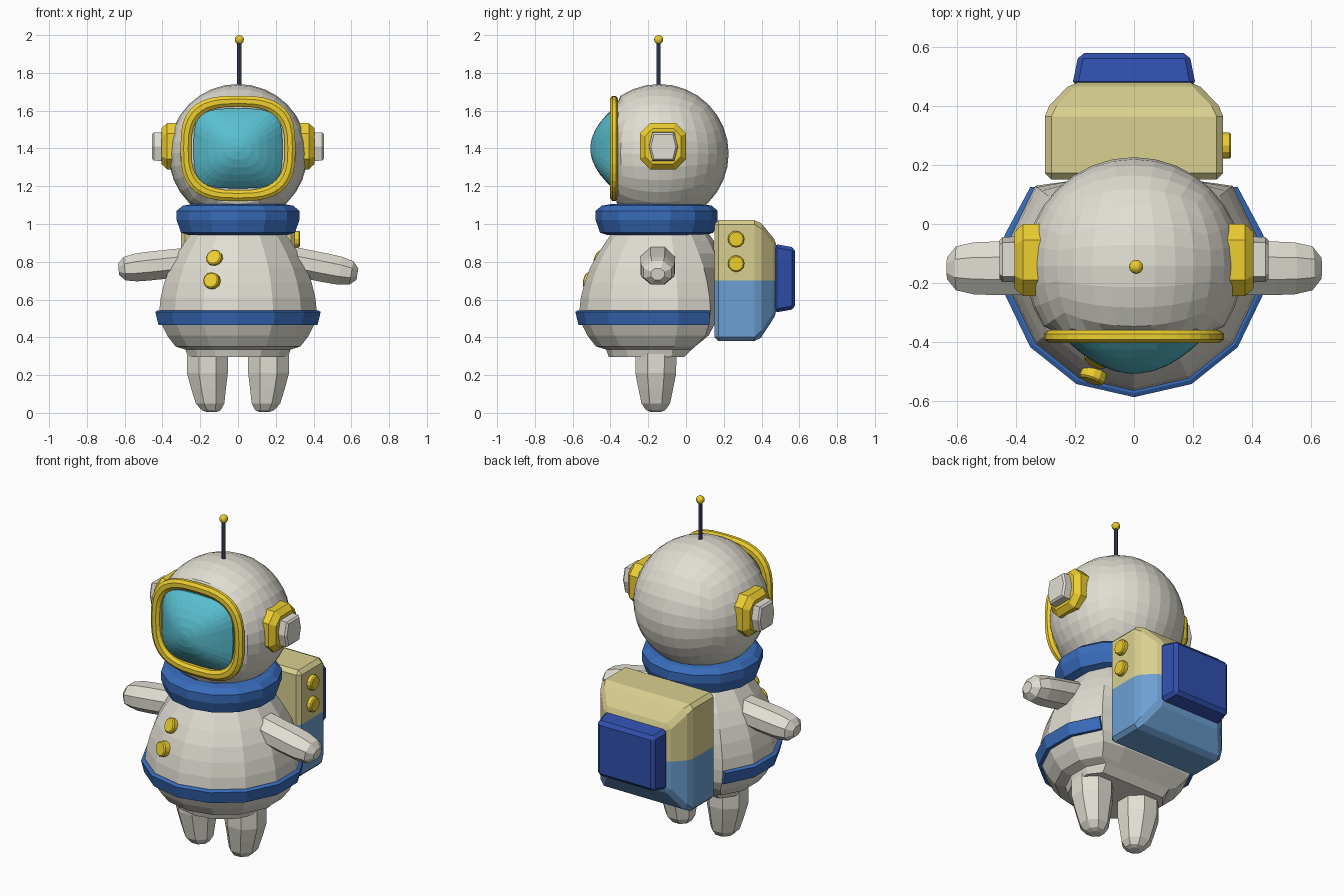
import bpy, bmesh
from math import sin, cos, pi, sqrt, copysign
from mathutils import Vector as V

if "Cube" in bpy.data.objects:
    bpy.data.objects.remove(bpy.data.objects["Cube"])

X, Y, Z = V((1, 0, 0)), V((0, 1, 0)), V((0, 0, 1))


def material(name, r, g, b):
    m = bpy.data.materials.new(name)
    m.diffuse_color = (r, g, b, 1)
    m.use_nodes = True
    m.node_tree.nodes["Principled BSDF"].inputs["Base Color"].default_value = m.diffuse_color
    return m


SUIT = material("suit", .75, .73, .65)
YELLOW = material("yellow", .85, .62, .03)
BLUE = material("blue", .04, .15, .5)
NAVY = material("navy", .03, .08, .42)
SKY = material("light_blue", .15, .35, .65)
KHAKI = material("khaki", .70, .63, .28)
CYAN = material("cyan", .10, .52, .63)
DARK = material("dark", .06, .08, .15)


def finish(name, bm, *mats):
    bmesh.ops.recalc_face_normals(bm, faces=bm.faces)
    me = bpy.data.meshes.new(name)
    bm.to_mesh(me)
    bm.free()
    ob = bpy.data.objects.new(name, me)
    bpy.context.collection.objects.link(ob)
    for m in mats:
        me.materials.append(m)
    return ob


def ring(c, u, v, n, phase=0.0, p=2):
    """Superellipse cross-section; p=2 is a plain ellipse."""
    f = lambda t: copysign(abs(t) ** (2 / p), t)
    angles = [phase + 2 * pi * i / n for i in range(n)]
    return [V(c) + u * f(cos(a)) + v * f(sin(a)) for a in angles]


def loft_mesh(rings, loop=False):
    bm = bmesh.new()
    rows = [[bm.verts.new(p) for p in r] for r in rings]
    n = len(rows[0])
    for a, b in zip(rows, rows[1:] + rows[:1] if loop else rows[1:]):
        for i in range(n):
            j = (i + 1) % n
            bm.faces.new((a[i], a[j], b[j], b[i]))
    if not loop:
        bm.faces.new(rows[0])
        bm.faces.new(rows[-1])
    return bm


def loft(name, rings, mat, loop=False):
    return finish(name, loft_mesh(rings, loop), mat)


def button(name, c, axis, r=.044, depth=.03):
    axis = axis.normalized()
    u = axis.cross(Z).normalized()
    v = axis.cross(u)
    c = V(c)
    loft(name, [ring(c + axis * d, u * s, v * s, 12)
                for d, s in ((-depth, r), (depth * .3, r), (depth * .5, r * .85))], YELLOW)


# Helmet: quad sphere, flattened at the front
HEAD = V((0, -.142, 1.373))
bm = bmesh.new()
bmesh.ops.create_cube(bm, size=2)
bmesh.ops.subdivide_edges(bm, edges=bm.edges[:], cuts=7, use_grid_fill=True)
for v in bm.verts:
    q = V([sin(t * pi / 4) / cos(t * pi / 4) for t in v.co])
    v.co = HEAD + q.normalized() * .368
    v.co.y = max(v.co.y, -.367)
finish("helmet", bm, SUIT)

# Visor dome and its frame
dome = [(1, -.345), (1, -.385)]
dome += [(s, -.385 - .122 * (1 - s * s)) for s in (.93, .82, .66, .48, .28, .08)]
visor = loft("visor", [ring((0, y, 1.40), X * .236 * s, Z * .212 * s, 32, 0, 2 + 1.6 * s)
                       for s, y in dome], CYAN)
loft("visor_frame", [ring((0, -.381 + .024 * sin(a), 1.40), X * (.276 + .031 * cos(a)),
                          Z * (.25 + .031 * cos(a)), 36, 0, 2.9)
                     for a in [2 * pi * (i + .5) / 8 for i in range(8)]], YELLOW, True)

# Ear pads with hex caps
for side, s in (("left", -1), ("right", 1)):
    loft(side + "_ear_pad", [ring((s * x, -.122, 1.412), Y * r, Z * r, 8, pi / 8, 3)
                             for x, r in ((.29, .129), (.375, .129), (.405, .10))], YELLOW)
    loft(side + "_ear_cap", [ring((s * x, -.12, 1.41), Y * r, Z * r * 1.04, 6, 0, 5)
                             for x, r in ((.38, .078), (.445, .076), (.455, .066))], SUIT)

# Antenna
loft("antenna_rod", [ring((.007, -.145, z), X * .011, Y * .011, 8) for z in (1.70, 1.97)], DARK)
bm = bmesh.new()
bmesh.ops.create_uvsphere(bm, u_segments=12, v_segments=8, radius=.024)
bmesh.ops.translate(bm, verts=bm.verts, vec=(.007, -.145, 1.976))
finish("antenna_ball", bm, YELLOW)

# Collar
loft("collar", [ring((0, -.155, z), X * r, Y * r * .97, 14, -pi / 2)
                for r, z in ((.22, .95), (.27, .942), (.31, .955), (.333, 1.02), (.333, 1.07),
                             (.30, 1.097), (.25, 1.105), (.22, 1.09))], BLUE, True)

# Torso: turned profile, flattened at the back
CY = -.137
body = []
for r, z, back in ((.272, .295, -.01), (.285, .335, .03), (.34, .352, .05), (.385, .41, .12),
                   (.412, .465, .15), (.427, .545, .15), (.42, .61, .15), (.40, .69, .15),
                   (.37, .77, .15), (.328, .845, .15), (.285, .91, .15), (.25, .96, .15)):
    body.append([V((p.x, min(p.y, back), p.z))
                 for p in ring((0, CY, z), X * r, Y * r, 14, -pi / 2)])
loft("torso", body, SUIT)

# Belt, open at the back
belt = []
for i in range(-5, 6):
    a = 2 * pi * i / 14
    belt.append([V((r * sin(a), min(CY - r * cos(a), .125), z))
                 for r, z in ((.39, .465), (.432, .465), (.449, .535), (.435, .543), (.39, .543))])
loft("belt", belt, BLUE)

# Chest buttons
button("chest_button_upper", (-.125, -.457, .82), V((-.35, -.85, .42)))
button("chest_button_lower", (-.14, -.518, .70), V((-.33, -.92, .22)))

# Arms and legs
for side, s, dz in (("left", -1, .03), ("right", 1, .055)):
    arm = []
    for x, k in ((.27, 1), (.47, 1), (.54, .97), (.60, .82), (.632, .4)):
        c = (s * x, -.15, .79 - dz * (x - .35) / .28)
        arm.append(ring(c, Y * .098 * k, (Z + X * s * dz * 3) * .082 * k, 8, pi / 8))
    loft(side + "_arm", arm, SUIT)
    loft(side + "_leg", [ring((s * x, -.16, z), X * r, Y * r, 8, pi / 8)
                         for x, z, r in ((.162, .34, .118), (.162, .21, .117), (.156, .13, .10),
                                         (.148, .05, .082), (.142, .015, .055), (.14, .005, .03))],
         SUIT)


# Backpack: two-coloured tapered box, and a rear block
def box_rings(sections):
    return [[V((-h, y, a)), V((h, y, a)), V((h, y, b)), V((-h, y, b))] for y, h, a, b in sections]


def bevel(ob, width):
    m = ob.modifiers.new("bevel", 'BEVEL')
    m.width, m.segments, m.limit_method, m.angle_limit = width, 1, 'ANGLE', .3


bm = loft_mesh(box_rings(((.15, .302, .38, 1.02), (.385, .302, .38, 1.02), (.48, .21, .525, .905))))
bmesh.ops.bisect_plane(bm, geom=bm.verts[:] + bm.edges[:] + bm.faces[:],
                       plane_co=(0, 0, .7), plane_no=(0, 0, 1))
for f in bm.faces:
    f.material_index = int(f.calc_center_median().z < .7)
bevel(finish("backpack", bm, KHAKI, SKY), .022)
bevel(loft("backpack_rear_block", box_rings(((.465, .21, .53, .895), (.578, .187, .55, .875))), NAVY), .018)
for i, z in enumerate((.79, .92)):
    button(f"backpack_button_{i + 1}", (.314, .265, z), X)
